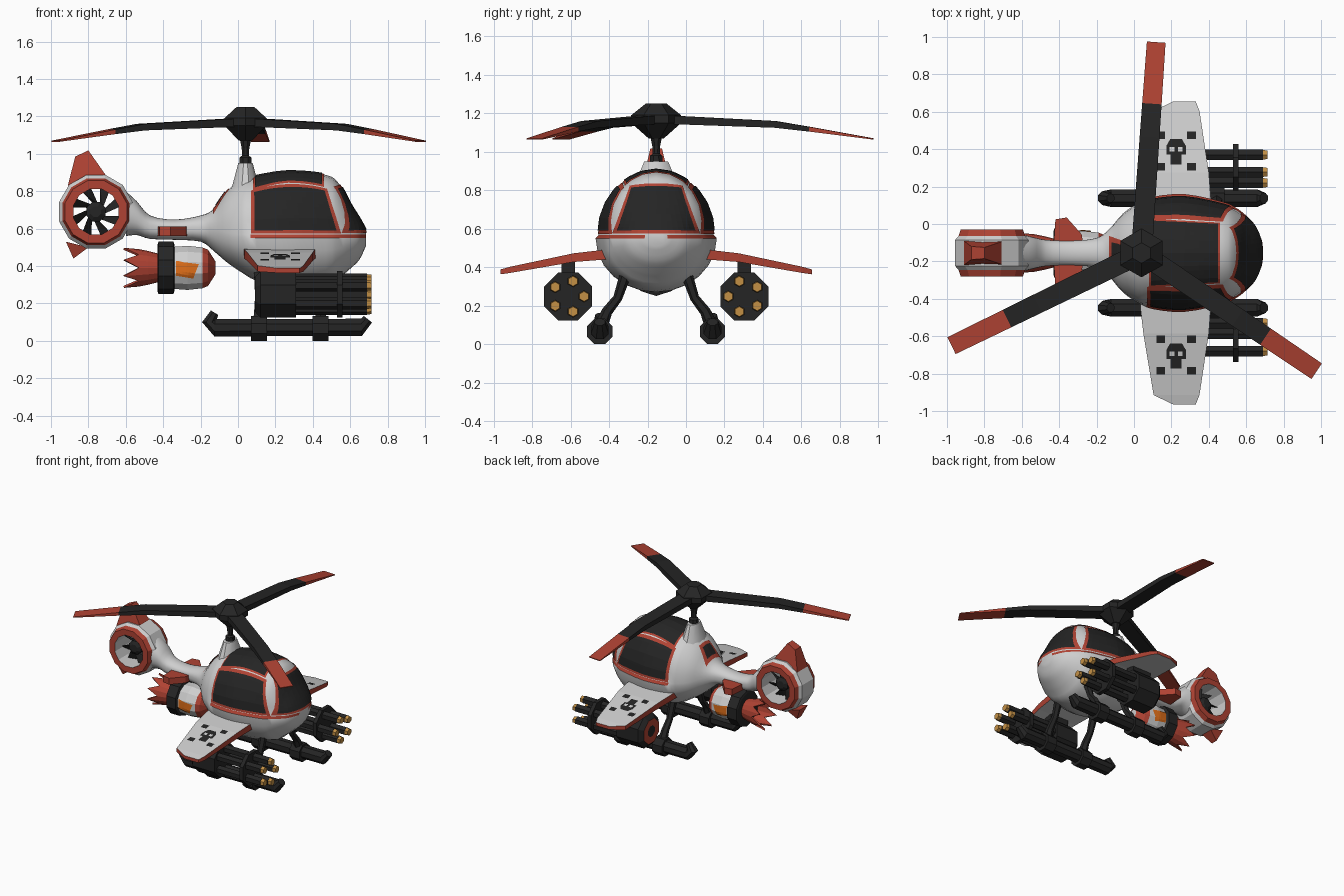
import bpy, bmesh, math
from math import sin, cos, pi, radians
from mathutils import Vector
from mathutils.bvhtree import BVHTree

if "Cube" in bpy.data.objects:
    bpy.data.objects.remove(bpy.data.objects["Cube"])

YC = -0.155  # symmetry plane of the aircraft


def colour(name, r, g, b):
    m = bpy.data.materials.new(name)
    m.diffuse_color = (r, g, b, 1)
    m.use_nodes = True
    m.node_tree.nodes["Principled BSDF"].inputs["Base Color"].default_value = m.diffuse_color
    return m


WHITE = colour("white_paint", .62, .62, .62)
DARK = colour("dark_metal", .018, .018, .018)
RED = colour("red_paint", .43, .055, .033)
GOLD = colour("gold", .55, .28, .06)
ORANGE = colour("orange_paint", .75, .16, .01)


def finish(name, bm, mats, smooth=False):
    me = bpy.data.meshes.new(name)
    bm.to_mesh(me)
    bm.free()
    for m in mats:
        me.materials.append(m)
    ob = bpy.data.objects.new(name, me)
    bpy.context.collection.objects.link(ob)
    if smooth:
        bpy.ops.object.select_all(action='DESELECT')
        ob.select_set(True)
        bpy.context.view_layer.objects.active = ob
        bpy.ops.object.shade_smooth_by_angle(angle=radians(35))
    return ob


def loft(name, rings, mats, rule=None, closed=False, cap=True, smooth=False):
    """Skin a list of equal rings; rule(face, ring, side) gives the material."""
    bm = bmesh.new()
    vs = [[bm.verts.new(p) for p in r] for r in rings]
    n, made = len(vs[0]), []
    for i in range(len(vs) if closed else len(vs) - 1):
        a, b = vs[i], vs[(i + 1) % len(vs)]
        for j in range(n):
            k = (j + 1) % n
            made.append((bm.faces.new((a[j], a[k], b[k], b[j])), i, j))
    if cap and not closed:
        made.append((bm.faces.new(vs[0]), -1, 0))
        made.append((bm.faces.new(vs[-1]), -2, 0))
    bmesh.ops.recalc_face_normals(bm, faces=bm.faces)
    bm.normal_update()
    if rule:
        for f, i, j in made:
            f.material_index = rule(f, i, j)
    return finish(name, bm, mats, smooth)


def lathe(name, axis, c, prof, n, mats, segs=None, closed=False, sy=1, smooth=False):
    """Revolve (position, radius) pairs about an axis through c."""
    def pt(t, r, a):
        u, v = r * cos(a), r * sin(a)
        q = {'x': (t, u, v), 'y': (u, t, v), 'z': (u, v * sy, t)}[axis]
        return Vector(c) + Vector(q)
    rings = [[pt(t, r, 2 * pi * (j + .5) / n) for j in range(n)] for t, r in prof]
    rule = (lambda f, i, j: segs[i] if i >= 0 else 0) if segs else None
    return loft(name, rings, mats, rule, closed, True, smooth)


def tube(name, pts, radii, ref, mat, n=8):
    pts, ref, rings = [Vector(p) for p in pts], Vector(ref), []
    for i, p in enumerate(pts):
        t = (pts[min(i + 1, len(pts) - 1)] - pts[max(i - 1, 0)]).normalized()
        w = t.cross(ref)
        rings.append([p + radii[i] * (ref * cos(2 * pi * (j + .5) / n) + w * sin(2 * pi * (j + .5) / n))
                      for j in range(n)])
    return loft(name, rings, [mat])


def hull(name, pts, mat):
    bm = bmesh.new()
    for p in pts:
        bm.verts.new(p)
    bmesh.ops.convex_hull(bm, input=bm.verts[:])
    return finish(name, bm, [mat])


def tree_of(ob):
    return BVHTree.FromPolygons([v.co for v in ob.data.vertices], [p.vertices for p in ob.data.polygons])


VIEWS = {'top': lambda a, b: ((a, b, 3), (0, 0, -1)), 'nose': lambda a, b: ((3, a, b), (-1, 0, 0)),
         'near': lambda a, b: ((a, -3, b), (0, 1, 0)), 'far': lambda a, b: ((a, 3, b), (0, -1, 0))}


def decal(name, tree, quad, view, mat, lift=.004, inset=(0, 0), bulge=0, n=14):
    """Project a quad (bottom-left, bottom-right, top-right, top-left) onto a surface as a thin plate."""
    q, bm, grid = [Vector(p) for p in quad], bmesh.new(), {}
    for i in range(n + 1):
        for j in range(n + 1):
            u = inset[0] + (1 - 2 * inset[0]) * i / n
            v = inset[1] + (1 - 2 * inset[1]) * j / n
            p = q[0].lerp(q[1], u).lerp(q[3].lerp(q[2], u), v)
            o, d = VIEWS[view](p.x, p.y + bulge * 4 * u * (1 - u) * v)
            loc, nor, _, _ = tree.ray_cast(Vector(o), Vector(d))
            if loc:
                if nor.dot(Vector(d)) > 0:
                    nor = -nor
                grid[i, j] = bm.verts.new(loc + nor * lift)
    for i in range(n):
        for j in range(n):
            k = [(i, j), (i + 1, j), (i + 1, j + 1), (i, j + 1)]
            if all(x in grid for x in k):
                f = bm.faces.new([grid[x] for x in k])
                f.normal_update()
                if f.normal.dot(Vector(VIEWS[view](0, 0)[1])) > 0:
                    f.normal_flip()
    return finish(name, bm, [mat])


# Fuselage and boom: x, half width, bottom, waterline, top
SEC = [(-.60, .10, .56, .67, .80), (-.54, .085, .565, .65, .745), (-.47, .07, .545, .60, .67),
       (-.34, .065, .54, .59, .648), (-.2, .08, .53, .59, .67), (-.13, .13, .48, .58, .705),
       (-.06, .21, .42, .56, .80), (.02, .265, .365, .55, .86), (.1, .3, .32, .55, .88),
       (.27, .315, .27, .55, .905), (.47, .275, .29, .55, .887), (.54, .245, .335, .55, .84),
       (.60, .20, .385, .55, .73), (.65, .145, .435, .55, .65), (.685, .06, .51, .55, .585)]


def spline(i, t):
    a, b, c, d = (SEC[min(max(i + k, 0), len(SEC) - 1)] for k in (-1, 0, 1, 2))
    return [.5 * (2 * q + (r - p) * t + (2 * p - 5 * q + 4 * r - s) * t * t + (3 * q - p - 3 * r + s) * t ** 3)
            for p, q, r, s in zip(a, b, c, d)]


def section(x, w, zb, zw, zt):
    k, zu = (.95 if x > .05 else 1), zw + .018
    half = [(w * cos(a), zw + (zw - zb) * sin(a)) for a in (radians(-90 + 15 * i) for i in range(7))]
    half += [(w * k * cos(a), zu + (zt - zu) * sin(a)) for a in (radians(15 * i) for i in range(7))]
    return [(x, YC + y, z) for y, z in half] + [(x, YC - y, z) for y, z in half[-2:0:-1]]


rings = [section(*spline(i, t / 3)) for i in range(len(SEC) - 1) for t in range(3)] + [section(*SEC[-1])]
body = loft("fuselage", rings, [WHITE, RED],
            lambda f, i, j: int(i >= 0 and j in (6, 19) and f.calc_center_median().x > .07), smooth=True)
skin = tree_of(body)


def window(name, quad, view, inset, bulge=0):
    decal(name + "_frame", skin, quad, view, RED, .004, (0, 0), bulge)
    decal(name + "_glass", skin, quad, view, DARK, .008, inset, bulge)


# Canopy glass with red frames
for view in ('near', 'far'):
    window("side_window_" + view, [(.07, .572), (.55, .572), (.475, .81), (.07, .80)], view, (.045, .07), .03)
window("roof_window", [(.08, YC - .18), (.46, YC - .16), (.46, YC + .16), (.08, YC + .18)], 'top', (.03, .03))
window("windscreen", [(YC - .225, .575), (YC + .225, .575), (YC + .135, .822), (YC - .135, .822)], 'nose',
       (.05, .06), .012)
window("rear_window", [(-.13, YC - .09), (-.045, YC - .06), (-.045, YC + .06), (-.13, YC + .09)], 'top', (.2, .17))

# Mast housing, mast and rotor
lathe("mast_housing", 'z', (.04, YC, 0), [(.74, .10), (.84, .07), (.95, .04)], 12, [WHITE], sy=1.6, smooth=True)
lathe("rotor_mast", 'z', (.04, YC, 0), [(.94, .036), (.98, .034), (.99, .02), (1.03, .022), (1.09, .035)], 8, [DARK])
lathe("rotor_hub", 'z', (.04, YC, 0), [(1.07, .04), (1.15, .13), (1.19, .13), (1.25, .055)], 6, [DARK])
for n in range(3):
    a = radians(86 + 120 * n)
    u, v = Vector((cos(a), sin(a), 0)), Vector((-sin(a), cos(a), 0))
    c = Vector((.04, YC, 0))
    loft(f"rotor_blade_{n}", [[c + u * r + v * w * s + Vector((0, 0, z)) for s, z in
                               ((-1, lo), (1, lo), (1, hi), (-1, hi))] for r, w, lo, hi in
                              ((.05, .056, 1.145, 1.19), (.62, .053, 1.125, 1.16), (.8, .052, 1.105, 1.13),
                               (1.13, .05, 1.064, 1.07))],
         [DARK, RED], lambda f, i, j: int(i in (2, -2)))

# Tail fan ring, fan and fins
T = (-.76, YC, .69)
half = [(-.125, .125), (-.125, .172), (-.09, .185), (-.07, .203)]
lathe("tail_ring", 'y', T, half + [(-y, r) for y, r in half[::-1]], 12, [WHITE, RED],
      [1, 1, 0, 0, 0, 1, 1, 0], closed=True)
lathe("fan_hub", 'y', T, [(-.06, .03), (-.045, .055), (.045, .055), (.06, .03)], 8, [DARK])
for n in range(8):
    b = n * pi / 4
    hull(f"fan_blade_{n}", [Vector(T) + Vector((r * cos(b + d), y + e, r * sin(b + d)))
                            for r, d, y in ((.045, -.25, -.03), (.045, .3, .03), (.128, .6, .03), (.128, .2, -.03))
                            for e in (-.004, .004)], DARK)
hull("tail_top_fin", [(x, YC + s * h, z) for s in (-1, 1) for x, z, h in
                      ((-.91, .83, .065), (-.69, .85, .065), (-.71, .89, .06), (-.87, .985, .035),
                       (-.80, 1.018, .03))], RED)
hull("tail_bottom_fin", [(x, YC + s * h, z) for s in (-1, 1) for x, z, h in
                         ((-.92, .53, .05), (-.80, .50, .05), (-.88, .44, .025))], RED)

# Jet engine under the boom
E = (0, YC, .39)
pod = lathe("engine_body", 'x', E, [(-.36, .115), (-.27, .122), (-.19, .113), (-.16, .10), (-.12, .035)], 12,
            [WHITE, RED], [0, 0, 1, 1])
lathe("engine_collar", 'x', E, [(-.43, .125), (-.425, .14), (-.345, .14), (-.34, .125)], 10, [DARK])
for view in ('near', 'far'):
    decal("engine_marking_" + view, tree_of(pod), [(-.33, .35), (-.24, .335), (-.21, .41), (-.33, .425)],
          view, ORANGE, .005, n=6)
nozzle = [[(x - (j % 2) * dx, YC + (r + dx * .2 * (j % 2)) * cos(j * pi / 8), E[2] + (r + dx * .2 * (j % 2)) * sin(j * pi / 8))
           for j in range(16)] for x, r, dx in ((-.42, .075, 0), (-.48, .09, 0), (-.53, .10, .08))]
ob = loft("engine_nozzle", nozzle, [RED], cap=False)
ob.modifiers.new("thickness", 'SOLIDIFY').thickness = .012
lathe("engine_core", 'x', E, [(-.47, .07), (-.42, .075)], 10, [DARK])

# Paired parts: stabilisers, wings, gun pods, skids
for s, side in ((-1, "near"), (1, "far")):
    def P(x, off, z):
        return (x, YC + s * off, z)

    hull("stabiliser_" + side, [P(x, o, z) for x, o in ((-.43, .04), (-.27, .04), (-.28, .10), (-.36, .19), (-.42, .18))
                                for z in (.56, .61)], RED)
    wing = loft("wing_" + side, [[P(a, o, z - t), P(b, o, z - t), P(b, o, z), P(a, o, z)] for o, a, b, z, t in
                                 ((.2, .03, .42, .495, .05), (.30, .035, .41, .487, .05), (.43, .05, .40, .472, .045),
                                  (.76, .105, .35, .402, .032), (.81, .21, .33, .388, .025))],
                [WHITE, RED], lambda f, i, j: int(abs(f.normal.z) < .5))
    # Painted skull marking on the wing top
    wt, cx, cy = tree_of(wing), .225, YC + s * .545

    def mark(name, x, y, w, h, mat=DARK, lift=.003, top=1):
        decal(f"skull_{name}_{side}", wt, [(cx + x - w, cy + y - h), (cx + x + w, cy + y - h),
              (cx + x + w * top, cy + y + h), (cx + x - w * top, cy + y + h)], 'top', mat, lift, n=4)
    mark("cheeks", 0, .005, .052, .025)
    mark("crown", 0, .045, .052, .018, top=.6)
    mark("jaw", 0, -.045, .03, .028)
    for k in (-1, 1):
        mark(f"eye_{k}", .022 * k, .008, .013, .012, WHITE, .006)
        for m in (-1, 1):
            mark(f"bone_{k}_{m}", .082 * k, .085 * m, .024, .02)

    # Gun pod: drum, pylon, clamp plate and five barrels
    G = P(0, .458, .248)
    lathe("gun_drum_" + side, 'x', G, [(.09, .045), (.09, .10), (.12, .135), (.31, .135)], 8, [DARK, RED], [1, 0, 0])
    lathe("gun_plate_" + side, 'x', G, [(.53, .135), (.56, .135)], 8, [DARK])
    hull("gun_pylon_" + side, [P(x, .458 + e, z) for x in (.13, .29) for e in (-.035, .035) for z in (.35, .445)], DARK)
    for n in range(5):
        a = 2 * pi * n / 5
        B = (0, G[1] - s * .083 * cos(a), G[2] + .083 * sin(a))
        lathe(f"barrel_{side}_{n}", 'x', B, [(.30, .032), (.69, .032)], 6, [DARK])
        lathe(f"barrel_tip_{side}_{n}", 'x', B, [(.685, .03), (.715, .026)], 6, [GOLD])

    # Landing skid, collars and struts
    tube("skid_" + side, [P(-.125, .293, .15), P(-.155, .293, .10), P(-.125, .293, .07), P(.66, .293, .072),
                          P(.695, .293, .115)], [.025, .04, .05, .05, .03], (0, 1, 0), DARK)
    for x, end in ((.112, "rear"), (.442, "front")):
        lathe(f"skid_collar_{end}_{side}", 'x', P(0, .293, .066), [(x - .043, .0714), (x + .043, .0714)], 8, [DARK])
        tube(f"strut_{end}_{side}", [P(x, .285, .10), P(x, .255, .17), P(x, .20, .24), P(x, .16, .36)],
             [.035, .028, .024, .03], (1, 0, 0), DARK, 6)
